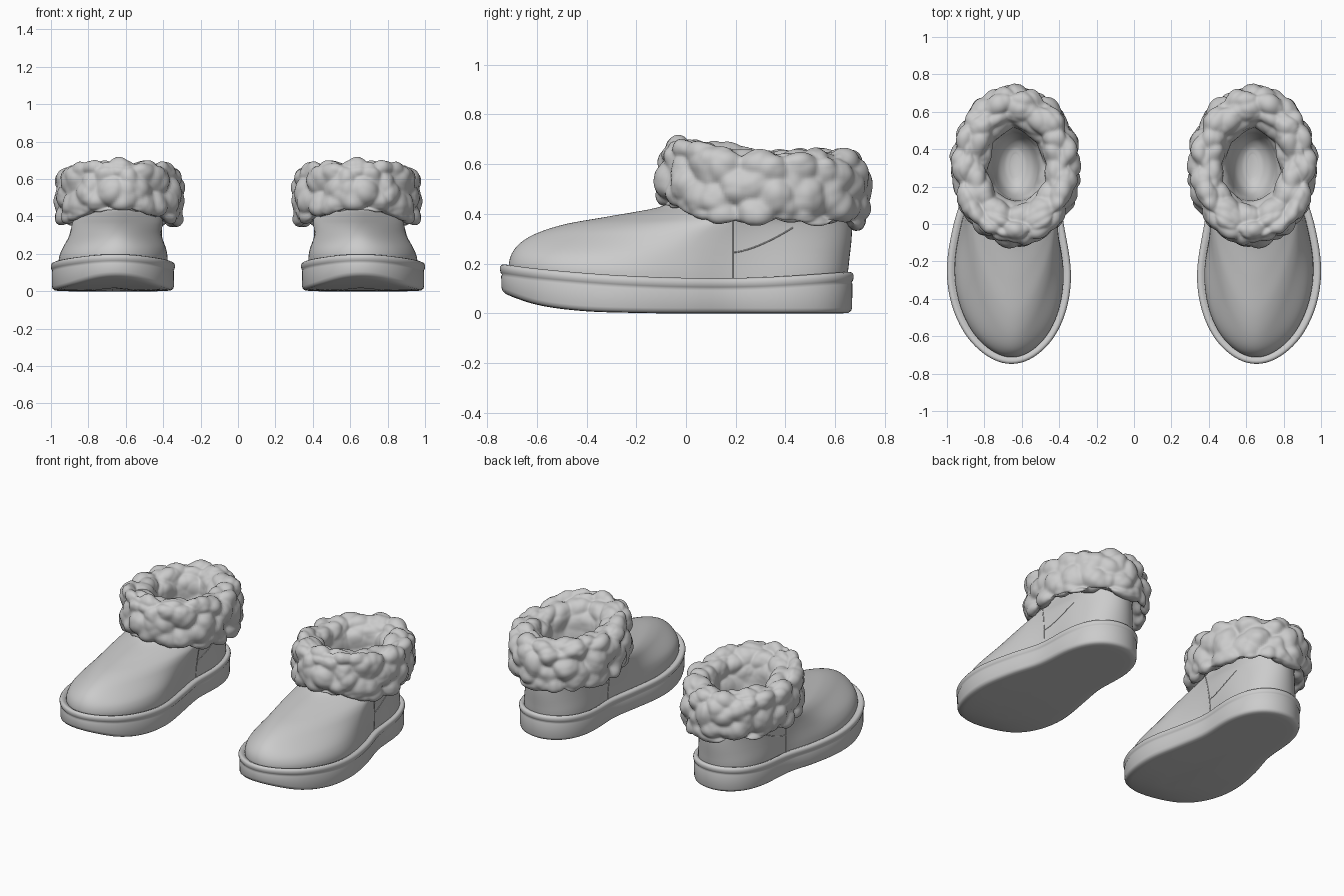
import bpy, bmesh, math
from mathutils import Vector, noise

if "Cube" in bpy.data.objects:
    bpy.data.objects.remove(bpy.data.objects["Cube"])

GREY = bpy.data.materials.new("light_grey")
GREY.use_nodes = True
GREY.diffuse_color = (0.6, 0.6, 0.6, 1)
GREY.node_tree.nodes["Principled BSDF"].inputs["Base Color"].default_value = (0.6, 0.6, 0.6, 1)


def curve(points):
    """Smooth function through (x, y) points."""
    n = len(points)
    slopes = []
    for i in range(n):
        a, b = points[max(i - 1, 0)], points[min(i + 1, n - 1)]
        slopes.append((b[1] - a[1]) / (b[0] - a[0]))

    def f(x):
        x = min(max(x, points[0][0]), points[-1][0])
        i = 0
        while i < n - 2 and x > points[i + 1][0]:
            i += 1
        (x0, y0), (x1, y1) = points[i], points[i + 1]
        h = x1 - x0
        s = (x - x0) / h
        return ((2 * s**3 - 3 * s**2 + 1) * y0 + (s**3 - 2 * s**2 + s) * h * slopes[i]
                + (3 * s**2 - 2 * s**3) * y1 + (s**3 - s**2) * h * slopes[i + 1])
    return f


def finish(ob, angle):
    """Colour, smooth and mirror one part into a pair."""
    ob.data.materials.append(GREY)
    mirror = ob.modifiers.new("pair", "MIRROR")
    mirror.use_mirror_merge = False
    bpy.ops.object.select_all(action="DESELECT")
    ob.select_set(True)
    bpy.context.view_layer.objects.active = ob
    bpy.ops.object.shade_smooth_by_angle(angle=math.radians(angle))


def loft(name, rings, cap_start=False, cap_end=False, angle=60):
    bm = bmesh.new()
    loops = [[bm.verts.new(p) for p in ring] for ring in rings]
    n = len(loops[0])
    for a, b in zip(loops, loops[1:]):
        for i in range(n):
            j = (i + 1) % n
            bm.faces.new((a[i], a[j], b[j], b[i]))
    if cap_start:
        bm.faces.new(loops[0][::-1])
    if cap_end:
        bm.faces.new(loops[-1])
    me = bpy.data.meshes.new(name)
    bm.to_mesh(me)
    bm.free()
    ob = bpy.data.objects.new(name, me)
    bpy.context.collection.objects.link(ob)
    finish(ob, angle)


def turn(n):
    return [2 * math.pi * i / n for i in range(n)]


# Foot outline: t runs from -1 at the toe to 1 at the heel
girth = curve([(-1, .375), (-.8, .385), (-.37, .356), (.05, .295), (.34, .268), (.69, .325), (1, .4)])
middle = curve([(-1, .655), (-.37, .668), (.05, .67), (.5, .648), (1, .64)])
MID, HALF = -.037, .711

# Sole: curved up at the toe, with a raised bead round the top
base = curve([(-.75, .085), (-.6, .035), (-.42, .01), (-.2, .002), (0, 0), (.67, 0)])
rim = curve([(-.75, .2), (-.6, .18), (-.3, .155), (0, .143), (.3, .145), (.67, .168)])
sole_profile = [(.25, 0, 0), (.17, 0, 0), (.1, 0, 0), (.05, 0, 0), (.022, 0, .002), (.01, 0, .01),
                (.006, 0, .022), (.005, 1, -.05), (.008, 1, -.042),
                (.003, 1, -.036), (0, 1, -.025), (0, 1, -.013), (.006, 1, -.004), (.016, 1, 0),
                (.03, 1, -.004), (.06, 1, -.02)]
sole_rings = []
for inset, level, lift in sole_profile:
    ring = []
    for u in turn(96):
        t = math.sin(u)
        y = MID + (HALF - inset) * t
        z = (rim(y) if level else base(y)) + lift
        ring.append((middle(t) + (girth(t) - inset) * math.cos(u), y, z))
    sole_rings.append(ring)
loft("sole", sole_rings, cap_start=True, angle=75)

# Upper: toe and heel positions by height, turning from foot shape to shaft
toe = curve([(.12, -.695), (.2, -.712), (.27, -.68), (.32, -.605), (.36, -.48), (.39, -.31),
             (.43, -.1), (.48, -.04), (.6, -.03)])
heel = curve([(.12, .645), (.2, .655), (.35, .667), (.6, .64)])
blend = curve([(.12, 0), (.18, .06), (.25, .3), (.33, .62), (.4, .9), (.46, 1), (.6, 1)])
taper = curve([(.12, 0), (.23, 0), (.32, .3), (.42, .36), (.47, .1), (.6, 0)])


def upper_point(t, side, z):
    """side is the cosine of the angle round the foot."""
    k = blend(z)
    width = (girth(t) - .042) * (1 - k) + .235 * k
    width *= 1 - taper(z) * max(0, -t)
    x = middle(t) * (1 - k) + .637 * k
    return (x + width * side, (toe(z) + heel(z)) / 2 + (heel(z) - toe(z)) / 2 * t, z)


levels = [.12 + .38 * i / 60 for i in range(61)]
loft("upper", [[upper_point(math.sin(u), math.cos(u), z) for u in turn(96)] for z in levels])


# Seams on both sides of the upper
def seam(name, path, side, radius):
    data = bpy.data.curves.new(name, "CURVE")
    data.dimensions = "3D"
    data.bevel_depth = radius
    data.bevel_resolution = 2
    spline = data.splines.new("POLY")
    spline.points.add(len(path) - 1)
    for point, (y, z) in zip(spline.points, path):
        t = (2 * y - toe(z) - heel(z)) / (heel(z) - toe(z))
        point.co = (*upper_point(t, side * math.sqrt(1 - t * t), z), 1)
    ob = bpy.data.objects.new(name, data)
    bpy.context.collection.objects.link(ob)
    bpy.ops.object.select_all(action="DESELECT")
    ob.select_set(True)
    bpy.context.view_layer.objects.active = ob
    bpy.ops.object.convert(target="MESH")
    finish(bpy.context.object, 60)


steps = [i / 14 for i in range(15)]
for label, side in (("outer", 1), ("inner", -1)):
    seam(label + "_side_seam", [(.19, .13 + .27 * s) for s in steps], side, .003)
    seam(label + "_heel_seam", [(.19 + .24 * s, .245 + .1 * s**1.5) for s in steps], side, .0025)

# Fleece cuff: lumpy rolled collar that runs down inside as a bowl-shaped lining
section = [(.13, .09), (.06, .015), (.015, .005), (-.004, .05), (-.01, .13), (-.006, .2), (.006, .265),
           (.04, .308), (.095, .315), (.145, .292), (.18, .245), (.196, .19), (.205, .12), (.216, .05),
           (.24, -.02), (.275, -.06), (.31, -.075)]
inset_at = curve([(i, p[0]) for i, p in enumerate(section)])
rise_at = curve([(i, p[1]) for i, p in enumerate(section)])
hem = curve([(-.15, .43), (-.05, .41), (.12, .372), (.4, .352), (.75, .34)])
lip = curve([(-.15, .705), (0, .697), (.3, .662), (.75, .645)])


def cuff_point(v, u):
    inset, rise = inset_at(v), rise_at(v)
    y = .31 + (.417 - 1.14 * inset) * math.sin(u)
    x = .634 + (.335 - inset) * math.cos(u)
    low = hem(y)
    return Vector((x, y, low + rise / .31 * (lip(y) - low)))


def tufts(p, size):
    """Rounded lumps that melt into each other, about 0 to 1."""
    near = noise.voronoi(p / size)[0]
    distance = -math.log(sum(math.exp(-26 * d) for d in near)) / 26
    return 1 - (max(distance, 0) / .75) ** 2


rows, cols = 110, 190
last = len(section) - 1
cuff_rings = []
for r in range(rows + 1):
    v = last * r / rows
    ring = []
    for u in turn(cols):
        p = cuff_point(v, u)
        e = .02
        along = cuff_point(min(v + e, last), u) - cuff_point(max(v - e, 0), u)
        around = cuff_point(v, u + e) - cuff_point(v, u - e)
        out = around.cross(along).normalized()
        # Broad uneven lumps with finer ones on top, fading out down the lining
        warped = p + .02 * noise.noise_vector(p * 7)
        fade = min(1, max(0, (last - 3 - v) / 3))
        lump = .037 * tufts(warped, .112) + .007 * tufts(warped, .065) - .028
        ring.append(p + out * fade * lump)
    cuff_rings.append(ring)
loft("fleece_cuff", cuff_rings, cap_end=True, angle=120)
